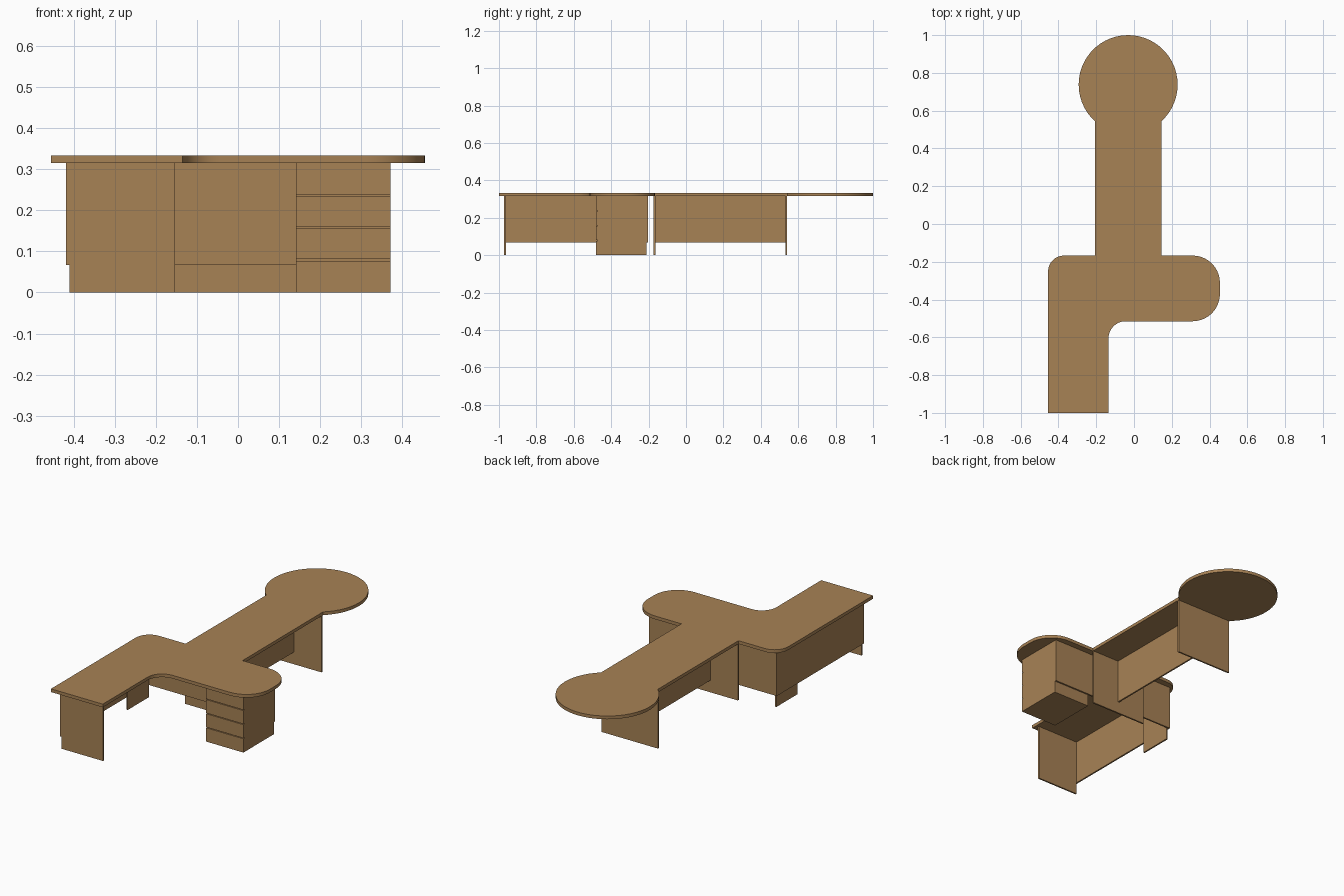
import bpy, bmesh, math

if "Cube" in bpy.data.objects:
    bpy.data.objects.remove(bpy.data.objects["Cube"])

wood = bpy.data.materials.new("warm_wood")
wood.diffuse_color = (0.39, 0.223, 0.091, 1)
wood.use_nodes = True
wood.node_tree.nodes["Principled BSDF"].inputs["Base Color"].default_value = wood.diffuse_color


def add_object(name, bm):
    bmesh.ops.recalc_face_normals(bm, faces=bm.faces)
    mesh = bpy.data.meshes.new(name)
    bm.to_mesh(mesh)
    bm.free()
    mesh.materials.append(wood)
    obj = bpy.data.objects.new(name, mesh)
    bpy.context.collection.objects.link(obj)
    return obj


def box(name, x0, x1, y0, y1, z0, z1):
    bm = bmesh.new()
    bmesh.ops.create_cube(bm, size=1)
    for v in bm.verts:
        v.co = (x1 if v.co.x > 0 else x0,
                y1 if v.co.y > 0 else y0,
                z1 if v.co.z > 0 else z0)
    return add_object(name, bm)


def arc(cx, cy, r, a0, a1, n):
    """Points on an arc, angles in degrees."""
    angles = [math.radians(a0 + (a1 - a0) * i / n) for i in range(n + 1)]
    return [(cx + r * math.cos(a), cy + r * math.sin(a)) for a in angles]


TOP, UNDER, MODESTY = 0.333, 0.315, 0.067
T = 0.009  # panel thickness

# Desk top: one outline, counter-clockwise
outline = [(-0.455, -1.0), (-0.135, -1.0)]
outline += arc(-0.045, -0.605, 0.09, 180, 90, 8)       # inner sweep
outline += arc(0.31, -0.37, 0.145, -90, 0, 10)         # rounded right end
outline += arc(0.31, -0.312, 0.145, 0, 90, 10)
outline += [(0.145, -0.167)]
outline += arc(-0.031, 0.738, 0.262, -48, 228, 40)     # round meeting end
outline += [(-0.207, -0.167)]
outline += arc(-0.37, -0.252, 0.085, 90, 180, 8)       # back left corner
bm = bmesh.new()
face = bm.faces.new([bm.verts.new((x, y, UNDER)) for x, y in outline])
ext = bmesh.ops.extrude_face_region(bm, geom=[face], use_keep_orig=True)
for v in ext["geom"]:
    if isinstance(v, bmesh.types.BMVert):
        v.co.z = TOP
top = add_object("desk_top", bm)
bpy.context.view_layer.objects.active = top
top.select_set(True)
bpy.ops.object.shade_smooth_by_angle(angle=math.radians(30))
top.select_set(False)

# Left wing: front leg, side and back modesty panels, corner leg
box("front_leg_panel", -0.41, -0.153, -0.972, -0.972 + T, 0, UNDER)
box("left_modesty_panel", -0.419, -0.41, -0.972, -0.202, MODESTY, UNDER)
box("back_modesty_panel", -0.41, 0.37, -0.202 - T, -0.202, MODESTY, UNDER)
box("corner_leg_panel", -0.41, -0.41 + T, -0.40, -0.202 - T, 0, UNDER)

# Extension: two end legs with a central modesty panel
for name, y in (("extension_near_leg", -0.173), ("extension_far_leg", 0.531)):
    box(name, -0.205, 0.143, y, y + T, 0, UNDER)
box("extension_modesty_panel", -0.036, -0.027, -0.164, 0.531, MODESTY, UNDER)

# Drawer pedestal with four fronts separated by thin gaps
box("pedestal_body", 0.141, 0.371, -0.472, -0.202 - T, 0, UNDER)
GAP = 0.004
for i in range(4):
    z0 = UNDER * i / 4 + (GAP / 2 if i else 0)
    z1 = UNDER * (i + 1) / 4 - (GAP / 2 if i < 3 else 0)
    box(f"drawer_front_{i + 1}", 0.141, 0.371, -0.482, -0.472, z0, z1)
